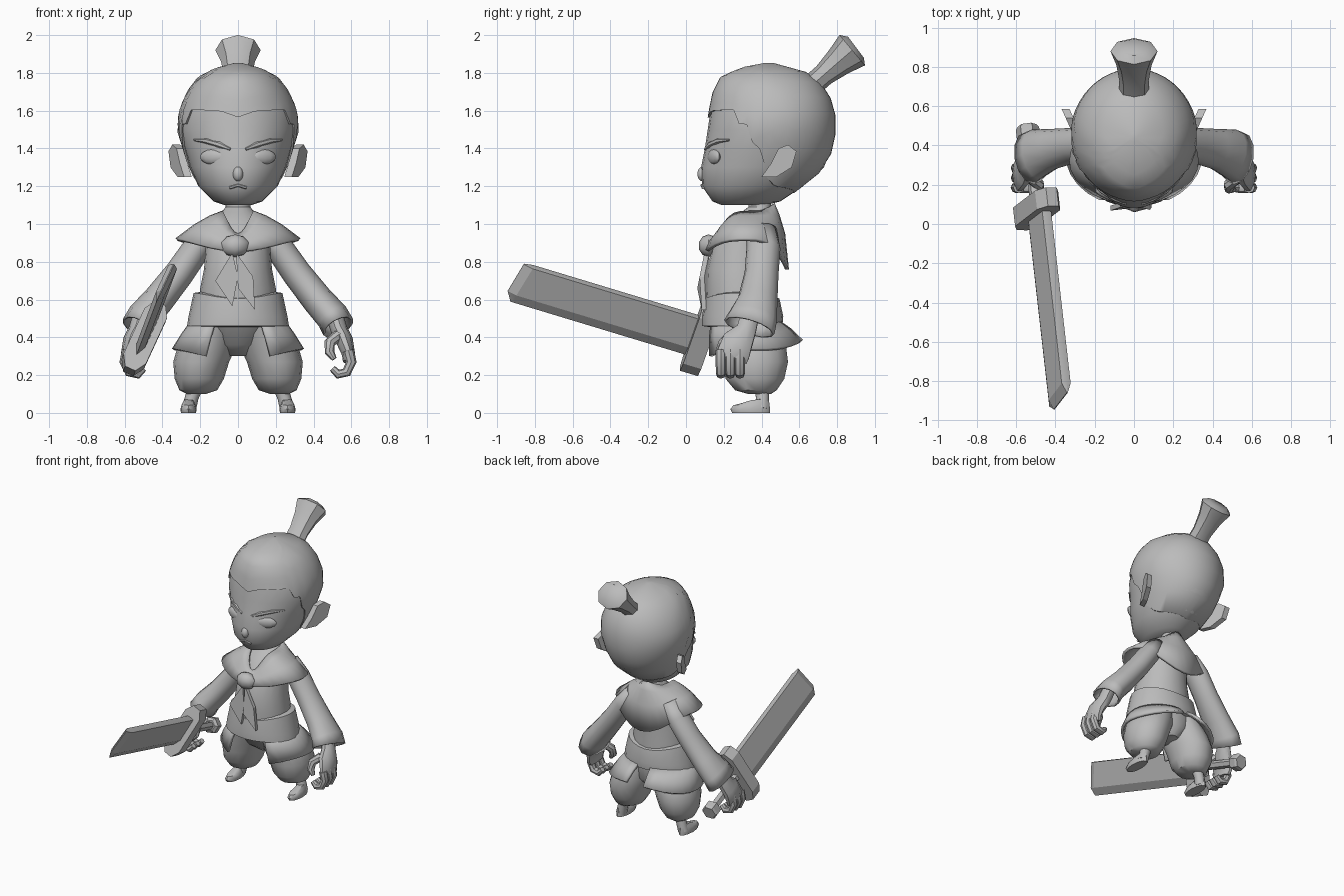
import bpy, bmesh, math
from mathutils import Vector, Matrix

cube = bpy.data.objects.get("Cube")
if cube:
    bpy.data.objects.remove(cube, do_unlink=True)

GREY = (0.5, 0.5, 0.5, 1)
clay = bpy.data.materials.new("clay_grey")
clay.use_nodes = True
clay.diffuse_color = GREY
clay.node_tree.nodes["Principled BSDF"].inputs["Base Color"].default_value = GREY


# ---------- helpers ----------
def finish(name, bm, mirror=False, thick=0, angle=40):
    bmesh.ops.recalc_face_normals(bm, faces=bm.faces)
    me = bpy.data.meshes.new(name)
    bm.to_mesh(me)
    bm.free()
    me.materials.append(clay)
    ob = bpy.data.objects.new(name, me)
    bpy.context.collection.objects.link(ob)
    bpy.ops.object.select_all(action='DESELECT')
    ob.select_set(True)
    bpy.context.view_layer.objects.active = ob
    bpy.ops.object.shade_smooth_by_angle(angle=math.radians(angle))
    if thick:
        ob.modifiers.new("Thickness", 'SOLIDIFY').thickness = thick
    if mirror:
        ob.modifiers.new("Mirror", 'MIRROR').use_mirror_merge = False
    return ob


def loft(name, rings, cap=True, closed=True, **kw):
    bm = bmesh.new()
    rows = [[bm.verts.new(p) for p in r] for r in rings]
    n = len(rows[0])
    for a, b in zip(rows, rows[1:]):
        for i in range(n if closed else n - 1):
            j = (i + 1) % n
            bm.faces.new((a[i], a[j], b[j], b[i]))
    if cap and closed:
        bm.faces.new(rows[0])
        bm.faces.new(rows[-1])
    return finish(name, bm, **kw)


def ring(cx, rx, yf, yb, zf, zs=None, zb=None, n=20, t0=0, t1=360):
    """Oval section from front yf to back yb, with front, side and back heights."""
    zs = zf if zs is None else zs
    zb = zf if zb is None else zb
    pts = []
    for i in range(n):
        t = math.radians(t0 + (t1 - t0) * i / (n if t1 - t0 == 360 else n - 1))
        c = math.cos(t)
        z = zs + ((zf if c > 0 else zb) - zs) * abs(c) ** 3
        pts.append((cx + rx * math.sin(t), (yf + yb) / 2 - c * (yb - yf) / 2, z))
    return pts


def tube(name, path, n=10, ref=(0, 1, 0), **kw):
    """Path points are x, y, z, radius across ref, radius along ref."""
    pts = [Vector(p[:3]) for p in path]
    rings = []
    for i, p in enumerate(pts):
        t = (pts[min(i + 1, len(pts) - 1)] - pts[max(i - 1, 0)]).normalized()
        b = Vector(ref)
        b = (b - t * b.dot(t)).normalized()
        a = t.cross(b)
        ra, rb = path[i][3:]
        rings.append([p + a * ra * math.cos(k * math.tau / n)
                      + b * rb * math.sin(k * math.tau / n) for k in range(n)])
    return loft(name, rings, **kw)


def ball(name, centre, size, turn=0, seg=12, **kw):
    bm = bmesh.new()
    m = (Matrix.Translation(centre) @ Matrix.Rotation(turn, 4, 'Z')
         @ Matrix.Diagonal((*size, 1)))
    bmesh.ops.create_uvsphere(bm, u_segments=seg, v_segments=seg // 2 + 1, radius=1, matrix=m)
    return finish(name, bm, **kw)


def lerp_table(table, key):
    for a, b in zip(table, table[1:]):
        if key <= b[0]:
            f = max(0, (key - a[0]) / (b[0] - a[0]))
            return [u + (v - u) * f for u, v in zip(a[1:], b[1:])]
    return table[-1][1:]


# ---------- head: height, half width, front, back ----------
SKULL = [(1.10, .07, .19, .42), (1.12, .13, .14, .50), (1.20, .21, .085, .62),
         (1.30, .255, .08, .73), (1.40, .285, .10, .77), (1.50, .315, .115, .785),
         (1.60, .305, .13, .78), (1.70, .265, .15, .745), (1.78, .205, .19, .68),
         (1.83, .11, .30, .58), (1.855, .01, .43, .45)]
loft("head", [ring(0, rx, yf, yb, z, n=28) for z, rx, yf, yb in SKULL[:8]], angle=60)


def face_y(x, z):
    rx, yf, yb = lerp_table(SKULL, z)
    return (yf + yb) / 2 - (yb - yf) / 2 * math.sqrt(max(0, 1 - (x / rx) ** 2))


# Hair cap whose lower edge follows a hairline given by angle from the front
HAIRLINE = [(0, 1.565), (18, 1.60), (55, 1.605), (62, 1.50), (68, 1.53), (76, 1.42),
            (88, 1.38), (92, 1.27), (115, 1.20), (180, 1.165)]


def hair_row(f, scale, n=48):
    row = []
    for i in range(n):
        deg = 360 * i / n
        low = lerp_table(HAIRLINE, min(deg, 360 - deg))[0]
        z = low + (1.853 - low) * f
        rx, yf, yb = lerp_table(SKULL, z)
        t = math.radians(deg)
        row.append((rx * scale * math.sin(t),
                    (yf + yb) / 2 - (yb - yf) / 2 * scale * math.cos(t), z))
    return row


loft("hair_cap", [hair_row(0, .97)] + [hair_row(f, 1.03) for f in
     (0, .15, .3, .45, .6, .73, .85, .93, 1)], angle=50)
tube("topknot", [(0, .65, 1.72, .06, .08), (0, .73, 1.79, .06, .075),
                 (0, .81, 1.86, .08, .09), (0, .88, 1.92, .105, .12),
                 (0, .90, 1.935, .07, .08)], n=8, ref=(1, 0, 0))

# Ears: flat outlines leaning outward to the rear
EAR = [(.40, 1.25), (.45, 1.32), (.49, 1.40), (.54, 1.42), (.585, 1.385), (.56, 1.30), (.48, 1.25)]
loft("ears", [[(x + (y - .4) * .45, y, z) for y, z in EAR] for x in (.245, .285)],
     mirror=True, angle=30)

# Facial features
ball("nose", (0, .09, 1.265), (.028, .03, .04))
ball("eyes", (.135, face_y(.135, 1.355) + .012, 1.355), (.072, .022, .04), .42, mirror=True)
tube("brows", [(x, face_y(x, z) + .002, z, r, .01) for x, z, r in
     ((.04, 1.395, .008), (.10, 1.42, .016), (.17, 1.44, .014), (.23, 1.445, .006))],
     n=6, mirror=True)
tube("mouth", [(x, face_y(x, 1.205), 1.205 - abs(x) * .3, .008, .008)
               for x in (-.045, 0, .045)], n=6)

# ---------- body ----------
loft("torso", [ring(0, *s) for s in
     ((.20, .11, .48, .50), (.20, .105, .475, .66), (.18, .11, .47, .76), (.17, .145, .47, .9),
      (.16, .21, .47, 1.0), (.09, .29, .46, 1.06), (.065, .33, .45, 1.09),
      (.065, .33, .45, 1.16))])
loft("waist_sash", [ring(0, *s, n=24) for s in
     ((.23, .12, .48, .455), (.27, .085, .51, .46), (.262, .085, .515, .51),
      (.235, .10, .495, .605, .635), (.20, .12, .47, .61, .64))])
loft("skirt_panels", [ring(0, *s, n=12, t0=30, t1=168) for s in
     ((.25, .105, .50, .49), (.30, .09, .56, .39, .42, .45), (.35, .085, .625, .28, .34, .39))],
     closed=False, thick=.02, mirror=True)
loft("shawl", [ring(0, *s, n=28) for s in
     ((.085, .17, .47, .95, 1.07, 1.11), (.15, .145, .495, .93, 1.045, 1.05),
      (.23, .12, .525, .905, 1.0, .95), (.33, .10, .545, .86, .925, .76))],
     cap=False, thick=.02)

# Knot and hanging tails
ball("shawl_knot", (-.015, .12, .885), (.075, .055, .06), seg=8)
TAILS = {"tail_right": ((-.03, .85), (-.12, .70), (-.03, .565), (.0, .72)),
         "tail_left": ((-.01, .85), (.08, .72), (.09, .545), (.0, .66))}
for name, outline in TAILS.items():
    loft(name, [[(x, d + .06 + abs(z - .66) * .2, z) for x, z in outline] for d in (0, .025)],
         angle=30)

# ---------- legs ----------
loft("pelvis", [ring(0, *s) for s in
     ((.06, .28, .44, .30), (.15, .20, .49, .36), (.23, .13, .49, .47))])
loft("trouser_legs", [ring(*s, n=16) for s in
     ((.12, .13, .16, .50, .46), (.165, .155, .18, .53, .35), (.195, .148, .19, .54, .27),
      (.205, .13, .21, .52, .18), (.21, .10, .26, .48, .12), (.22, .05, .33, .45, .10))],
     mirror=True)
tube("ankles", [(.225, .40, .14, .04, .04), (.245, .405, .08, .036, .036),
                (.26, .40, .02, .038, .04)], mirror=True)
loft("feet", [ring(.262, *s, n=12) for s in
     ((.04, .245, .445, 0), (.043, .235, .445, .02), (.036, .25, .44, .04, .045, .06),
      (.022, .32, .43, .055, .07, .085))], mirror=True)

# ---------- arms ----------
tube("sleeves", [(.15, .40, .97, .06, .08), (.22, .41, .87, .075, .09), (.31, .40, .74, .078, .09),
                 (.42, .38, .60, .083, .105), (.50, .355, .51, .088, .13),
                 (.53, .335, .455, .09, .14)], n=12, cap=False, thick=.012, mirror=True)
tube("palms", [(.51, .34, .52, .045, .05), (.535, .32, .44, .045, .055), (.565, .275, .38, .045, .085),
               (.585, .25, .31, .035, .09), (.58, .245, .27, .025, .08)], n=10, mirror=True)
for i, y in enumerate((.185, .235, .285)):
    tube(f"fingers_{i + 1}", [(.585, y, .33, .03, .028), (.60, y, .27, .028, .028),
         (.575, y, .215, .026, .027), (.53, y, .205, .025, .026),
         (.50, y, .235, .018, .02)], n=8, mirror=True)
tube("thumbs", [(.53, .24, .41, .03, .03), (.485, .20, .37, .03, .03), (.485, .18, .32, .026, .026),
                (.51, .175, .285, .014, .014)], n=8, mirror=True)

# ---------- sword: along, width and thickness axes ----------
origin = Vector((-.49, .025, .41))
along = Vector((.105, -.925, .28)).normalized()
wide = Vector((.4, .25, .87))
wide = (wide - along * wide.dot(along)).normalized()
flat = along.cross(wide)


def sword_part(name, sections):
    loft(name, [[origin + along * u + wide * v + flat * w for u, v, w in s]
                for s in sections], angle=20)


# Blade section with a ground cutting edge and a chisel tip
BLADE = [(-.115, 0), (-.06, .025), (.115, .025), (.118, 0), (.115, -.025), (-.06, -.025)]
sword_part("sword_blade", [[(-.05, v, w) for v, w in BLADE],
           [(.95 - max(0, v) * .3, v, w) for v, w in BLADE],
           [(1.035 - abs(v) * .6, v, w * .1) for v, w in BLADE]])
GUARD = [(-.20, .03), (-.14, .065), (.14, .065), (.20, .03),
         (.20, -.03), (.14, -.065), (-.14, -.065), (-.20, -.03)]
sword_part("sword_guard", [[(u, v, w) for v, w in GUARD] for u in (-.105, -.005)])


def hexagon(u, r):
    return [(u, r * math.cos(k * math.tau / 6), r * math.sin(k * math.tau / 6)) for k in range(6)]


sword_part("sword_handle", [hexagon(-.46, .03), hexagon(-.09, .03)])
sword_part("sword_pommel", [hexagon(-.50, .05), hexagon(-.485, .06), hexagon(-.435, .06),
                            hexagon(-.42, .04)])
